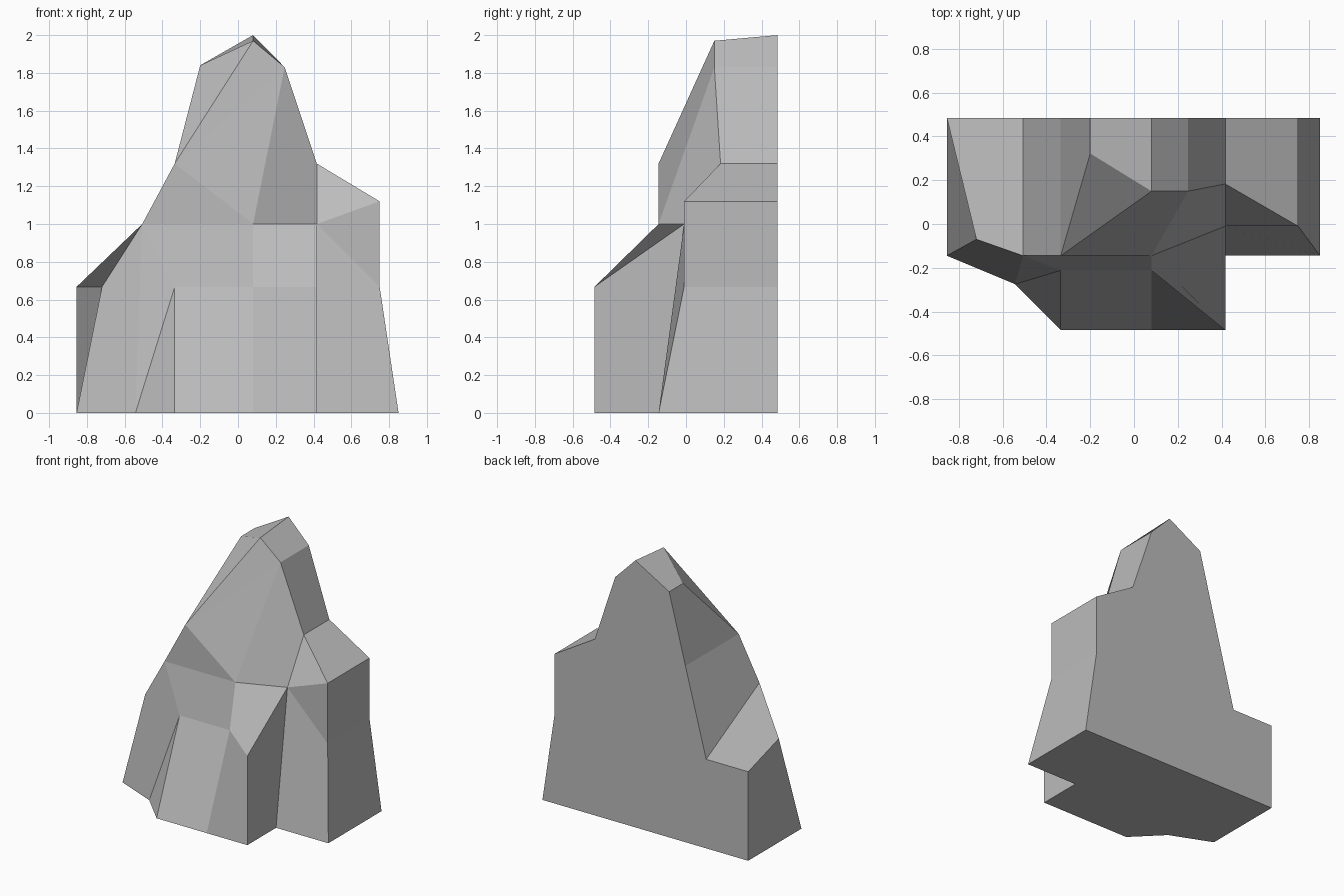
import bpy, bmesh

if "Cube" in bpy.data.objects:
    bpy.data.objects.remove(bpy.data.objects["Cube"])

BACK = 0.485  # flat rear plane

# Silhouette ridge from right foot over the summit to left foot:
# front end of each ridge line, then the x and z where it meets the rear plane
ridge = {
    "right_foot":     ((0.85, -0.145, 0.0),    (0.85, 0.0)),
    "right_knee":     ((0.75, -0.01, 0.667),   (0.75, 0.667)),
    "right_shoulder": ((0.75, -0.01, 1.12),    (0.75, 1.12)),
    "right_neck":     ((0.417, 0.183, 1.32),   (0.417, 1.32)),
    "right_crown":    ((0.247, 0.15, 1.83),    (0.247, 1.83)),
    "peak":           ((0.08, 0.15, 1.97),     (0.08, 2.0)),
    "left_crown":     ((-0.2, 0.322, 1.84),    (-0.2, 1.84)),
    "left_neck":      ((-0.335, -0.145, 1.32), (-0.335, 1.32)),
    "left_shoulder":  ((-0.507, -0.145, 1.0),  (-0.507, 0.667)),
    "left_knee":      ((-0.72, -0.07, 0.667),  (-0.855, 0.667)),
    "left_foot":      ((-0.855, -0.145, 0.0),  (-0.855, 0.0)),
}

# Corners of the front buttress
buttress = {
    "left_toe":     (-0.543, -0.275, 0.0),
    "front_toe":    (-0.335, -0.485, 0.0),
    "mid_toe":      (0.08, -0.485, 0.0),
    "right_toe":    (0.417, -0.485, 0.0),
    "notch_base":   (0.417, -0.145, 0.0),
    "right_ledge":  (0.417, -0.485, 0.667),
    "mid_ledge":    (0.08, -0.212, 0.667),
    "left_ledge":   (-0.335, -0.212, 0.667),
    "notch_top":    (0.417, -0.01, 1.0),
    "mid_brow":     (0.08, -0.145, 1.0),
}

# Facets of the front
facets = [
    ("left_crown", "peak", "left_neck"),
    ("peak", "right_crown", "left_neck"),
    ("left_neck", "right_crown", "mid_brow"),
    ("left_neck", "mid_brow", "left_shoulder"),
    ("right_crown", "right_neck", "notch_top", "mid_brow"),
    ("right_neck", "right_shoulder", "notch_top"),
    ("right_shoulder", "right_knee", "notch_top"),
    ("notch_top", "right_knee", "right_foot", "notch_base"),
    ("notch_top", "notch_base", "right_toe", "right_ledge"),
    ("mid_brow", "notch_top", "right_ledge", "mid_ledge"),
    ("mid_ledge", "right_ledge", "right_toe", "mid_toe"),
    ("left_ledge", "mid_ledge", "mid_toe", "front_toe"),
    ("left_shoulder", "mid_brow", "mid_ledge", "left_ledge"),
    ("left_ledge", "front_toe", "left_toe"),
    ("left_shoulder", "left_ledge", "left_toe"),
    ("left_knee", "left_shoulder", "left_toe", "left_foot"),
]

bm = bmesh.new()
front = {n: bm.verts.new(p) for n, (p, _) in ridge.items()}
rear = [bm.verts.new((x, BACK, z)) for _, (x, z) in ridge.values()]
rim = list(front.values())
front.update({n: bm.verts.new(p) for n, p in buttress.items()})

# Sides and top run from the ridge back to the rear plane
for i in range(len(rim) - 1):
    bm.faces.new((rim[i], rim[i + 1], rear[i + 1], rear[i]))
for names in facets:
    bm.faces.new([front[n] for n in names])

# Flat rear and underside
bm.faces.new(rear)
base = ("left_foot", "left_toe", "front_toe", "mid_toe",
        "right_toe", "notch_base", "right_foot")
bm.faces.new([rear[-1]] + [front[n] for n in base] + [rear[0]])
bmesh.ops.recalc_face_normals(bm, faces=bm.faces)

mesh = bpy.data.meshes.new("rock")
bm.to_mesh(mesh)
bm.free()

# Plain stone
stone = bpy.data.materials.new("stone_grey")
stone.diffuse_color = (0.5, 0.5, 0.5, 1.0)
stone.use_nodes = True
stone.node_tree.nodes["Principled BSDF"].inputs["Base Color"].default_value = stone.diffuse_color
mesh.materials.append(stone)
rock = bpy.data.objects.new("rock", mesh)
bpy.context.collection.objects.link(rock)
